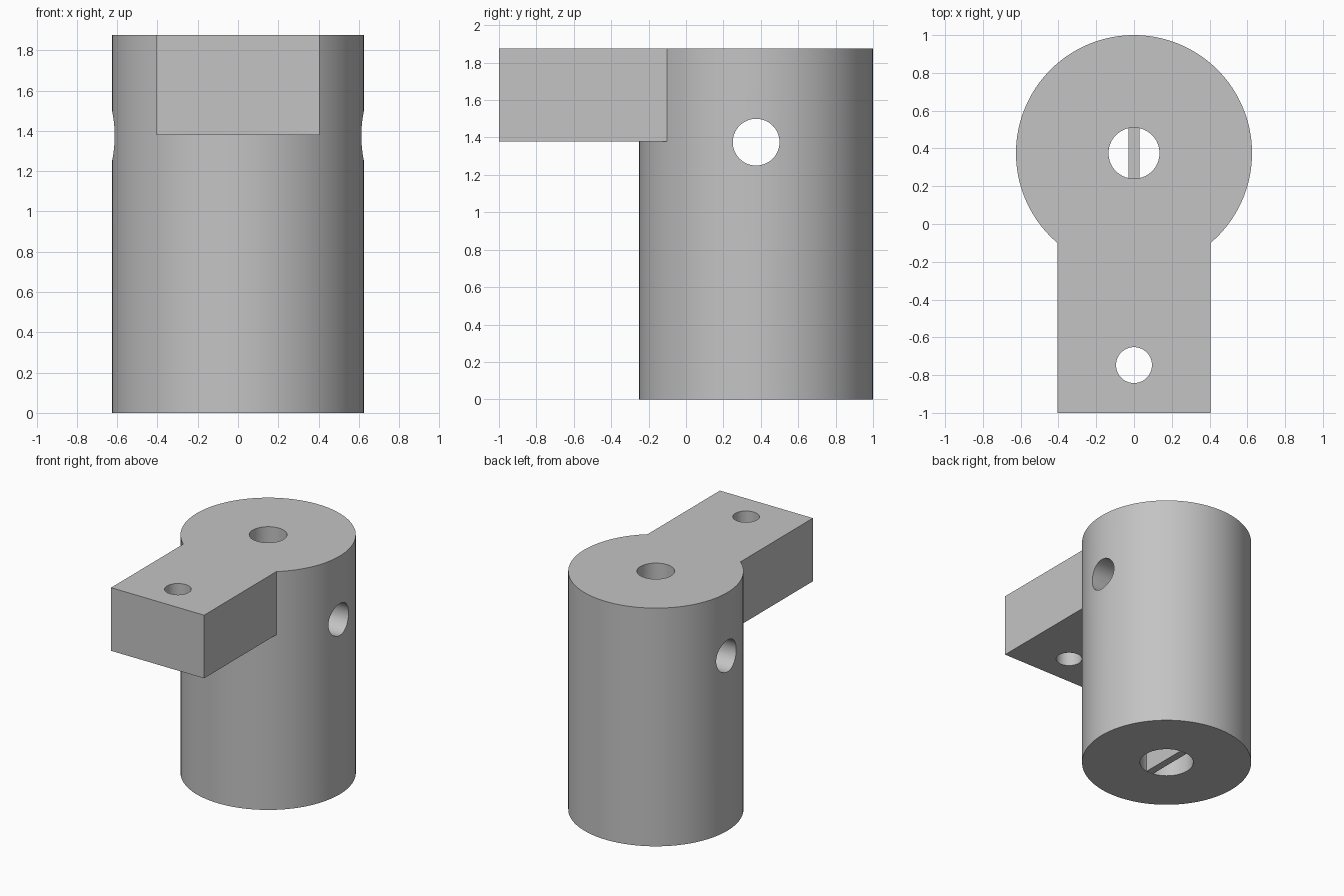
import bpy
import math

default = bpy.data.objects.get("Cube")
if default:
    bpy.data.objects.remove(default, do_unlink=True)

AXIS_Y = 0.375      # centre of the round body
HEIGHT = 1.875
RADIUS = 0.625
BORE_R = 0.197      # wide socket in the underside
BORE_TOP = 1.0
WEB_HALF = 0.03

grey = bpy.data.materials.new("plain grey")
grey.use_nodes = True
COLOR = (0.55, 0.55, 0.55, 1)
grey.diffuse_color = COLOR
grey.node_tree.nodes["Principled BSDF"].inputs["Base Color"].default_value = COLOR


def cylinder(name, radius, depth, location, rotation=(0, 0, 0), sides=64):
    bpy.ops.mesh.primitive_cylinder_add(vertices=sides, radius=radius, depth=depth,
                                        location=location, rotation=rotation)
    ob = bpy.context.object
    ob.name = name
    ob.data.materials.append(grey)
    return ob


def box(name, low, high):
    centre = [(a + b) / 2 for a, b in zip(low, high)]
    bpy.ops.mesh.primitive_cube_add(size=1, location=centre)
    ob = bpy.context.object
    ob.name = name
    ob.scale = [b - a for a, b in zip(low, high)]
    bpy.ops.object.transform_apply(location=False, rotation=False, scale=True)
    ob.data.materials.append(grey)
    return ob


def combine(target, tool, operation):
    bpy.context.view_layer.objects.active = target
    mod = target.modifiers.new(operation.lower(), 'BOOLEAN')
    mod.operation = operation
    mod.solver = 'EXACT'
    mod.object = tool
    bpy.ops.object.modifier_apply(modifier=mod.name)
    bpy.data.objects.remove(tool, do_unlink=True)


# Round body with the lever arm joined flush at the top
body = cylinder("lever_body", RADIUS, HEIGHT, (0, AXIS_Y, HEIGHT / 2), sides=128)
arm = box("lever_arm", (-0.405, -1, 1.378), (0.405, 0.1, HEIGHT))
combine(body, arm, 'UNION')

# Wide socket below, narrow bore above, cross hole and arm hole
holes = [
    cylinder("socket_cutter", BORE_R, BORE_TOP * 2, (0, AXIS_Y, 0)),
    cylinder("bore_cutter", 0.135, 3, (0, AXIS_Y, 1.5 + BORE_TOP / 2)),
    cylinder("cross_cutter", 0.125, 2, (0, AXIS_Y, 1.375), (0, math.pi / 2, 0)),
    cylinder("arm_hole_cutter", 0.095, 1, (0, -0.747, 1.6)),
]
for hole in holes:
    combine(body, hole, 'DIFFERENCE')

# Thin key blade across the socket
reach = math.sqrt(BORE_R ** 2 - WEB_HALF ** 2)
blade = box("socket_blade", (-WEB_HALF, AXIS_Y - reach, 0),
            (WEB_HALF, AXIS_Y + reach, BORE_TOP))

# Smooth round walls, crisp edges
bpy.ops.object.select_all(action='DESELECT')
body.select_set(True)
bpy.context.view_layer.objects.active = body
bpy.ops.object.shade_smooth_by_angle(angle=math.radians(30))
